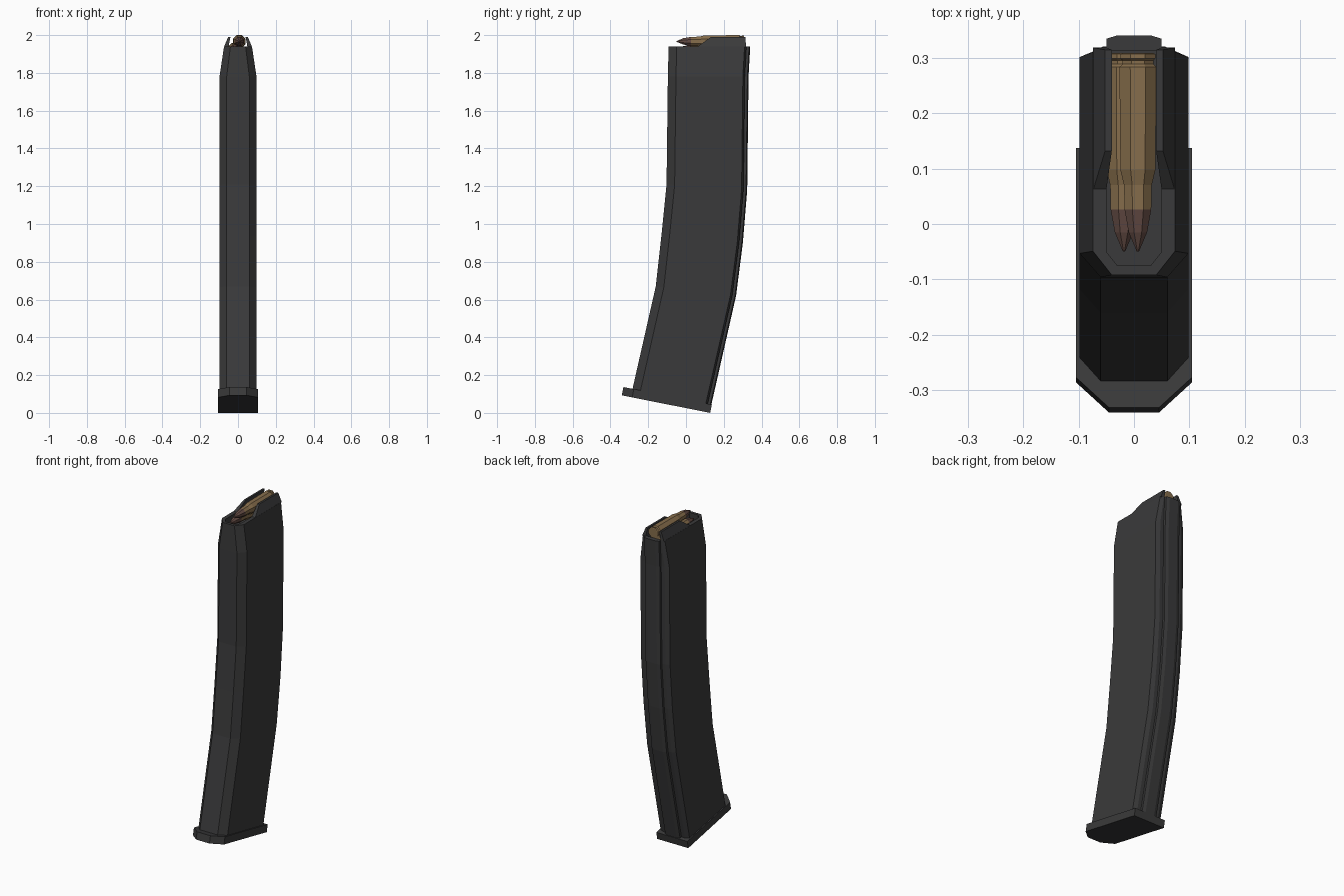
import bpy, bmesh, math
from mathutils import Vector

if "Cube" in bpy.data.objects:
    bpy.data.objects.remove(bpy.data.objects["Cube"])


def material(name, rgb):
    m = bpy.data.materials.new(name)
    m.diffuse_color = (*rgb, 1)
    m.use_nodes = True
    m.node_tree.nodes["Principled BSDF"].inputs["Base Color"].default_value = m.diffuse_color
    return m


GREY = material("dark grey polymer", (0.042, 0.042, 0.043))
BRASS = material("brass", (0.24, 0.155, 0.072))
COPPER = material("dull copper", (0.125, 0.07, 0.057))


def loft(name, rings, mats):
    """Skin a list of closed rings and cap both ends."""
    bm = bmesh.new()
    vs = [[bm.verts.new(p) for p in r] for r in rings]
    n = len(vs[0])
    for a, b in zip(vs, vs[1:]):
        for i in range(n):
            j = (i + 1) % n
            bm.faces.new((a[i], a[j], b[j], b[i]))
    bm.faces.new(vs[0][::-1])
    bm.faces.new(vs[-1])
    bmesh.ops.recalc_face_normals(bm, faces=bm.faces)
    me = bpy.data.meshes.new(name)
    bm.to_mesh(me)
    bm.free()
    for m in mats:
        me.materials.append(m)
    ob = bpy.data.objects.new(name, me)
    bpy.context.collection.objects.link(ob)
    return ob


def ring(half, front, back):
    """Mirror a half section (x, distance from front) laid along front->back."""
    f = Vector((0, *front))
    d = (Vector((0, *back)) - f).normalized()
    right = [f + d * t + Vector((x, 0, 0)) for x, t in half]
    left = [Vector((-p.x, p.y, p.z)) for p in reversed(right)]
    return right + left


def section(front, back, w, fw):
    L = math.dist(front, back)
    half = [(fw, 0), (w, .043), (w, L - .03), (max(.75 * w, .055), L - .02),
            (.05, L - .02), (.05, L - .006), (.03, L)]
    return ring(half, front, back)


# Curved body with tapered top and a rib down the back
stations = [
    ((-.287, .11), (.13, .025), .098, .06),
    ((-.16, .67), (.265, .62), .098, .06),
    ((-.130, .94), (.301, .90), .098, .06),
    ((-.103, 1.21), (.324, 1.18), .098, .06),
    ((-.096, 1.78), (.331, 1.78), .098, .06),
    ((-.092, 1.94), (.34, 1.94), .074, .04),
]
rings = [section(*s) for s in stations]
# Open pocket at the top
pocket = [(.03, 0), (.05, .025), (.05, .375), (.047, .388), (.04, .388),
          (.03, .388), (.02, .388)]
for z in (1.94, 1.88):
    rings.append(ring(pocket, (-.075, z), (.313, z)))
loft("body", rings, [GREY])

# Feed lips that lean inwards over the cartridges
for side, label in ((1, "right"), (-1, "left")):
    low = [(.074, .06), (.074, .318), (.05, .318), (.05, .06)]
    high = [(.052, .132), (.052, .314), (.04, .314), (.04, .132)]
    loft("feed_lip_" + label,
         [[(side * x, y, z) for x, y in pts]
          for pts, z in ((low, 1.938), (high, 1.99))], [GREY])

# Tilted base plate
front, back = Vector((-.34, .093)), Vector((.128, 0))
L = (back - front).length
half = [(.045, 0), (.105, .056), (.105, L)]
up = Vector((.009, .044))
loft("base_plate", [ring(half, front, back),
                    ring(half, front + up, back + up)], [GREY])

# Two staggered cartridges: brass case, copper tip
profile = [(.030, .308), (.034, .306), (.034, .298), (.030, .295), (.030, .288),
           (.036, .283), (.034, .097), (.027, .07), (.026, .026),
           (.018, -.015), (.002, -.05)]
for name, cx, cz in (("upper_cartridge", .007, 1.9667),
                     ("lower_cartridge", -.018, 1.925)):
    rings = []
    for r, y in profile:
        angles = [math.tau * (i + .5) / 8 for i in range(8)]
        rings.append([(cx + r * math.cos(a), y, cz + r * math.sin(a))
                      for a in angles])
    ob = loft(name, rings, [BRASS, COPPER])
    for p in ob.data.polygons:
        p.material_index = 1 if p.center.y < .026 else 0
